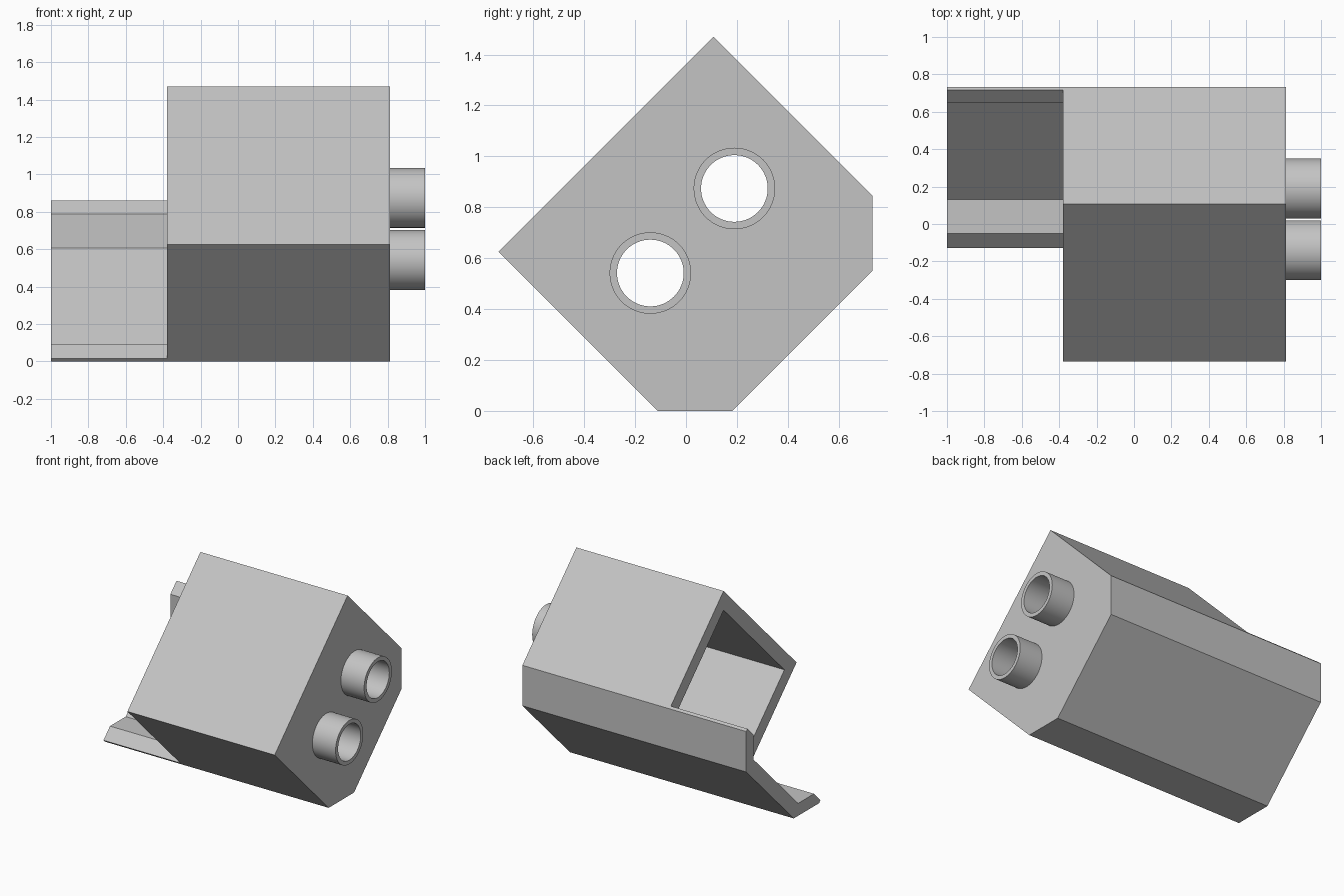
import bpy, bmesh, math

if "Cube" in bpy.data.objects:
    bpy.data.objects.remove(bpy.data.objects["Cube"])

grey = bpy.data.materials.new("light grey")
grey.diffuse_color = (0.55, 0.55, 0.55, 1)
grey.use_nodes = True
grey.node_tree.nodes["Principled BSDF"].inputs["Base Color"].default_value = grey.diffuse_color


def prism(name, outline, x0, x1):
    """Extrude a y-z outline along x."""
    bm = bmesh.new()
    a = [bm.verts.new((x0, y, z)) for y, z in outline]
    b = [bm.verts.new((x1, y, z)) for y, z in outline]
    n = len(outline)
    bm.faces.new(a)
    bm.faces.new(b)
    for i in range(n):
        j = (i + 1) % n
        bm.faces.new((a[i], a[j], b[j], b[i]))
    return finish(name, bm)


def finish(name, bm):
    bmesh.ops.recalc_face_normals(bm, faces=bm.faces)
    me = bpy.data.meshes.new(name)
    bm.to_mesh(me)
    bm.free()
    me.materials.append(grey)
    ob = bpy.data.objects.new(name, me)
    bpy.context.collection.objects.link(ob)
    return ob


def circle(cy, cz, r, n=64):
    return [(cy + r * math.cos(2 * math.pi * i / n),
             cz + r * math.sin(2 * math.pi * i / n)) for i in range(n)]


def cut(target, cutter):
    """Subtract a cutter, then discard it."""
    bpy.context.view_layer.objects.active = target
    mod = target.modifiers.new("cut", "BOOLEAN")
    mod.operation = "DIFFERENCE"
    mod.solver = "EXACT"
    mod.object = cutter
    bpy.ops.object.modifier_apply(modifier=mod.name)
    bpy.data.objects.remove(cutter)


def tube(name, cy, cz, r_out, r_in, x0, x1, n=64):
    """Open pipe along x."""
    bm = bmesh.new()
    rings = [[bm.verts.new((x, y, z)) for y, z in circle(cy, cz, r, n)]
             for x, r in ((x0, r_out), (x1, r_out), (x1, r_in), (x0, r_in))]
    for k in range(4):
        a, b = rings[k], rings[(k + 1) % 4]
        for i in range(n):
            j = (i + 1) % n
            bm.faces.new((a[i], a[j], b[j], b[i]))
    ob = finish(name, bm)
    bpy.ops.object.select_all(action="DESELECT")
    ob.select_set(True)
    bpy.context.view_layer.objects.active = ob
    bpy.ops.object.shade_smooth_by_angle(angle=math.radians(35))
    return ob


# Tilted housing with two chamfered corners
outer = [(0.108, 1.47), (0.732, 0.846), (0.732, 0.55), (0.182, 0),
         (-0.111, 0), (-0.736, 0.625)]
inner = [(0.108, 1.33), (0.646, 0.792), (0.646, 0.607), (0.13, 0.091),
         (-0.061, 0.091), (-0.595, 0.625)]
housing = prism("housing", outer, -1.0, 0.812)
cut(housing, prism("cavity", inner, -1.2, 0.712))

# Cut away the upper half at one end, leaving a tray
cut(housing, prism("tray_cut", [(-1.2, -1.057), (1.6, 1.743), (0.2, 3.143), (-2.6, 0.343)],
                   -1.2, -0.38))

# Two pipes through the end wall
for i, (cy, cz) in enumerate(((0.19, 0.874), (-0.14, 0.542))):
    cut(housing, prism("pipe_hole", circle(cy, cz, 0.145), 0.6, 0.9))
    tube(f"pipe_collar_{i + 1}", cy, cz, 0.16, 0.131, 0.80, 1.0)
    tube(f"pipe_sleeve_{i + 1}", cy, cz, 0.145, 0.131, 0.712, 0.80)
